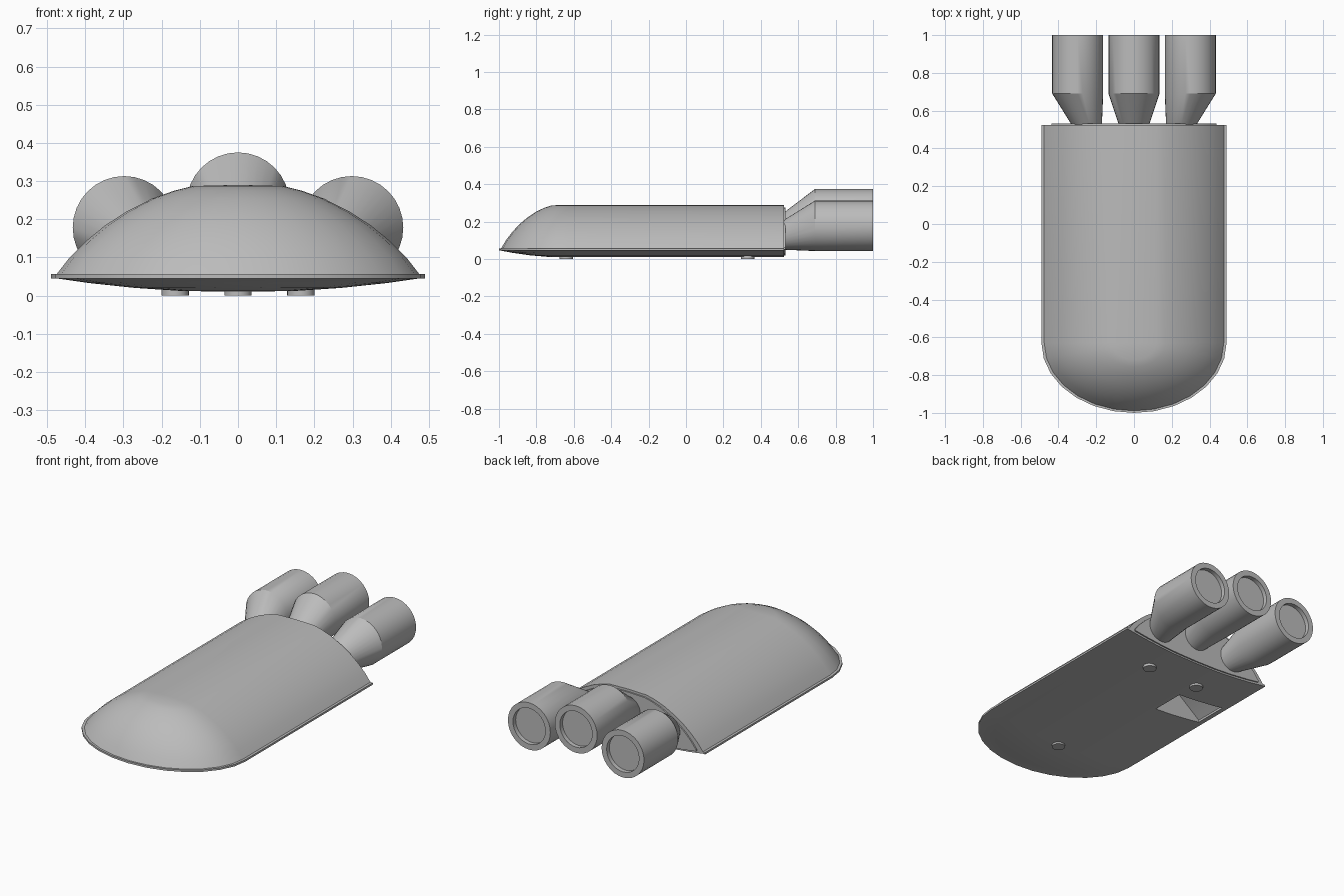
import bpy, bmesh
from math import sin, cos, pi, radians

cube = bpy.data.objects.get("Cube")
if cube:
    bpy.data.objects.remove(cube, do_unlink=True)

grey = bpy.data.materials.new("plain_grey")
grey.use_nodes = True
colour = (0.5, 0.5, 0.5, 1)
grey.diffuse_color = colour
grey.node_tree.nodes["Principled BSDF"].inputs["Base Color"].default_value = colour

HALF_WIDTH, NOSE_LENGTH, NOSE_Y, BACK_Y = 0.49, 0.37, -0.63, 0.525


def finish(name, bm, smooth=True):
    bmesh.ops.remove_doubles(bm, verts=bm.verts, dist=0.0002)
    bmesh.ops.recalc_face_normals(bm, faces=bm.faces)
    mesh = bpy.data.meshes.new(name)
    bm.to_mesh(mesh)
    bm.free()
    obj = bpy.data.objects.new(name, mesh)
    bpy.context.collection.objects.link(obj)
    mesh.materials.append(grey)
    if smooth:
        shade(obj)
    return obj


def activate(obj):
    bpy.ops.object.select_all(action='DESELECT')
    obj.select_set(True)
    bpy.context.view_layer.objects.active = obj


def shade(obj):
    activate(obj)
    bpy.ops.object.shade_smooth_by_angle(angle=radians(30))


def loft(name, rings, smooth=True):
    """Skin closed rings of points and cap both ends."""
    bm = bmesh.new()
    loops = [[bm.verts.new(p) for p in ring] for ring in rings]
    n = len(loops[0])
    for a, b in zip(loops, loops[1:]):
        for i in range(n):
            j = (i + 1) % n
            bm.faces.new((a[i], a[j], b[j], b[i]))
    bm.faces.new(loops[0])
    bm.faces.new(loops[-1])
    return finish(name, bm, smooth)


# Hull half section, as (fraction of half width, height) from keel to spine
section = [(0, 0.01), (0.3, 0.012), (0.55, 0.02), (0.8, 0.033), (0.97, 0.045),
           (1, 0.045), (1, 0.056), (0.97, 0.056), (0.9, 0.1), (0.81, 0.144),
           (0.71, 0.184), (0.6, 0.219), (0.46, 0.254), (0.34, 0.275),
           (0.24, 0.287), (0, 0.29)]

# Hull: straight body whose section turns round the nose
STEPS = 14
bm = bmesh.new()
rows = []
for s, z in section:
    x = HALF_WIDTH * s
    row = [(x, BACK_Y, z)]
    for i in range(STEPS + 1):
        a = pi * i / STEPS
        row.append((x * cos(a), NOSE_Y - NOSE_LENGTH * s * sin(a), z))
    row.append((-x, BACK_Y, z))
    rows.append([bm.verts.new(p) for p in row])
for a, b in zip(rows, rows[1:]):
    for i in range(len(a) - 1):
        bm.faces.new((a[i], a[i + 1], b[i + 1], b[i]))
bmesh.ops.remove_doubles(bm, verts=bm.verts, dist=0.0002)
bmesh.ops.dissolve_degenerate(bm, edges=bm.edges, dist=0.0002)
rim = [e for e in bm.edges if e.is_boundary]
bmesh.ops.contextual_create(bm, geom=rim)
hull = finish("hull", bm, smooth=False)

# Bay cut into the underside on one side, its roof following the hull
bay = [(-0.155, -0.05), (-0.155, 0.23), (-0.3, 0.18), (-0.46, 0.055), (-0.46, -0.05)]
cutter = loft("bay_cutter", [[(x, y, z) for x, z in bay] for y in (0.0, 0.2)], False)
cutter.hide_render = True
cut = hull.modifiers.new("bay", 'BOOLEAN')
cut.operation = 'DIFFERENCE'
cut.solver = 'EXACT'
cut.object = cutter
activate(hull)
bpy.ops.object.modifier_apply(modifier=cut.name)
bpy.data.objects.remove(cutter, do_unlink=True)
shade(hull)

# Raised panel closing the back
outline = [(s, z) for s, z in section if s < 0.98]
outline += [(-s, z) for s, z in reversed(outline[1:-1])]
loft("back_panel", [[(x * 0.45, y, 0.12 + (z - 0.12) * 0.92) for x, z in outline]
                    for y in (0.51, 0.533)])


# Engines: skewed cone, barrel and recessed exhaust
def engine(name, neck, barrel):
    stations = [(0.525, *neck), (0.69, *barrel, 0.135), (1.0, *barrel, 0.135),
                (1.0, *barrel, 0.103), (0.975, *barrel, 0.103)]
    sides = 32
    loft(name, [[(cx + r * cos(2 * pi * i / sides), y, cz + r * sin(2 * pi * i / sides))
                 for i in range(sides)] for y, cx, cz, r in stations])


engine("engine_middle", (0, 0.17, 0.08), (0, 0.24))
for side, label in ((1, "left"), (-1, "right")):
    engine("engine_" + label, (side * 0.25, 0.13, 0.08), (side * 0.298, 0.178))

# Landing pads under the hull
for label, x, y in (("front", 0, -0.64), ("left", 0.165, 0.33), ("right", -0.165, 0.33)):
    loft("landing_pad_" + label,
         [[(x + 0.036 * cos(2 * pi * i / 24), y + 0.036 * sin(2 * pi * i / 24), z)
           for i in range(24)] for z in (0, 0.025)])
